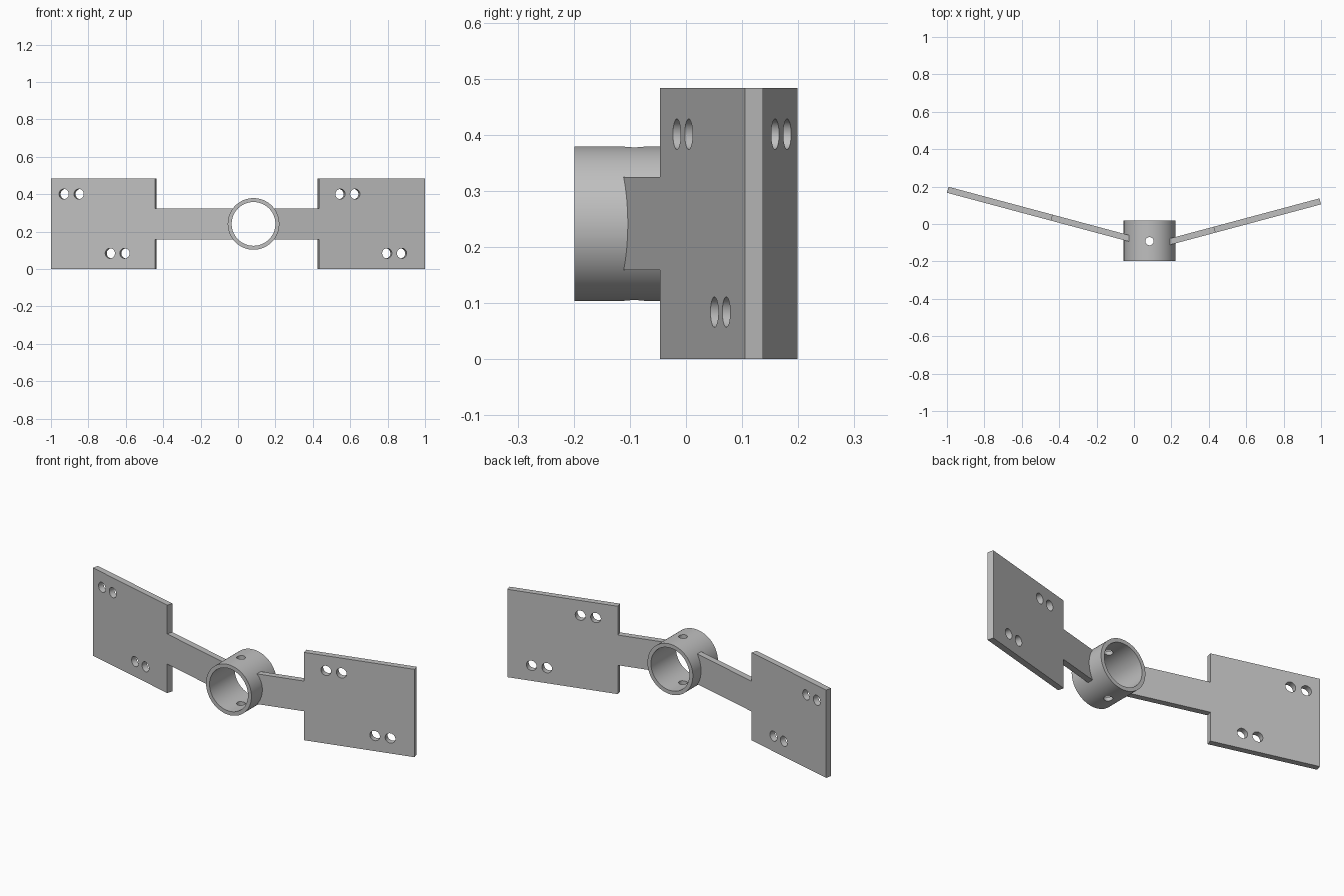
import bpy, bmesh, math
from mathutils import Vector, Matrix

cube = bpy.data.objects.get("Cube")
if cube:
    bpy.data.objects.remove(cube, do_unlink=True)

TILT = math.radians(15)
THICK = 0.033
HEIGHT = 0.483
ARM_Z = (0.159, 0.325)
RING_X, RING_Z = 0.083, 0.2415
RING_R, BORE_R = 0.138, 0.117
RING_Y = (-0.199, 0.019)

metal = bpy.data.materials.new("light grey metal")
metal.use_nodes = True
GREY = (0.52, 0.52, 0.52, 1)
metal.diffuse_color = GREY
metal.node_tree.nodes["Principled BSDF"].inputs["Base Color"].default_value = GREY


def make_object(name, bm):
    bmesh.ops.recalc_face_normals(bm, faces=bm.faces)
    mesh = bpy.data.meshes.new(name)
    bm.to_mesh(mesh)
    bm.free()
    mesh.materials.append(metal)
    obj = bpy.data.objects.new(name, mesh)
    bpy.context.collection.objects.link(obj)
    return obj


def cylinder(name, centre, axis, radius, length, sides=40):
    bm = bmesh.new()
    turn = Vector(axis).to_track_quat("Z", "Y").to_matrix().to_4x4()
    bmesh.ops.create_cone(bm, cap_ends=True, segments=sides, radius1=radius,
                          radius2=radius, depth=length,
                          matrix=Matrix.Translation(centre) @ turn)
    return make_object(name, bm)


def cut(obj, cutters):
    bpy.context.view_layer.objects.active = obj
    for cutter in cutters:
        cutter.hide_render = True
        mod = obj.modifiers.new("cut", "BOOLEAN")
        mod.operation = "DIFFERENCE"
        mod.solver = "EXACT"
        mod.object = cutter
        bpy.ops.object.modifier_apply(modifier=mod.name)
        bpy.data.objects.remove(cutter, do_unlink=True)


def smooth(obj):
    bpy.ops.object.select_all(action="DESELECT")
    obj.select_set(True)
    bpy.context.view_layer.objects.active = obj
    bpy.ops.object.shade_smooth_by_angle(angle=math.radians(30))


def bore_cutter(radius):
    return cylinder("bore_cutter", (RING_X, -0.09, RING_Z), (0, 1, 0), radius, 1, 96)


# Central ring with its bore and a vertical pin hole
ring = cylinder("ring", (RING_X, sum(RING_Y) / 2, RING_Z), (0, 1, 0),
                RING_R, RING_Y[1] - RING_Y[0], 96)
cut(ring, [bore_cutter(BORE_R),
           cylinder("pin_cutter", (RING_X, -0.092, RING_Z), (0, 0, 1), 0.022, 1)])
smooth(ring)


# Swept-back paddle: wide plate, narrow arm and four bolt holes
def paddle(name, side, tip_y, step_x, upper_holes, lower_holes):
    inward = Vector((-side * math.cos(TILT), -math.sin(TILT), 0))
    back = Vector((-side * math.sin(TILT), math.cos(TILT), 0))
    tip = Vector((side, tip_y, 0))

    def on_front(x, z):
        return tip + inward * (abs(x - side) / math.cos(TILT)) + Vector((0, 0, z))

    root_x = RING_X + side * 0.06
    low, high = ARM_Z
    outline = [(side, 0), (step_x, 0), (step_x, low), (root_x, low),
               (root_x, high), (step_x, high), (step_x, HEIGHT), (side, HEIGHT)]
    bm = bmesh.new()
    face = bm.faces.new([bm.verts.new(on_front(x, z)) for x, z in outline])
    extruded = bmesh.ops.extrude_face_region(bm, geom=[face])
    moved = [v for v in extruded["geom"] if isinstance(v, bmesh.types.BMVert)]
    bmesh.ops.translate(bm, verts=moved, vec=back * THICK)
    obj = make_object(name, bm)

    holes = [(x, 0.401) for x in upper_holes] + [(x, 0.084) for x in lower_holes]
    cutters = [cylinder("bolt_cutter", on_front(x, z), back, 0.027, 0.2)
               for x, z in holes]
    # The arm root ends inside the ring wall
    cut(obj, cutters + [bore_cutter((RING_R + BORE_R) / 2)])
    smooth(obj)


paddle("left_paddle", 1, 0.105, 0.434, (0.547, 0.626), (0.797, 0.876))
paddle("right_paddle", -1, 0.167, -0.443, (-0.931, -0.851), (-0.684, -0.606))
